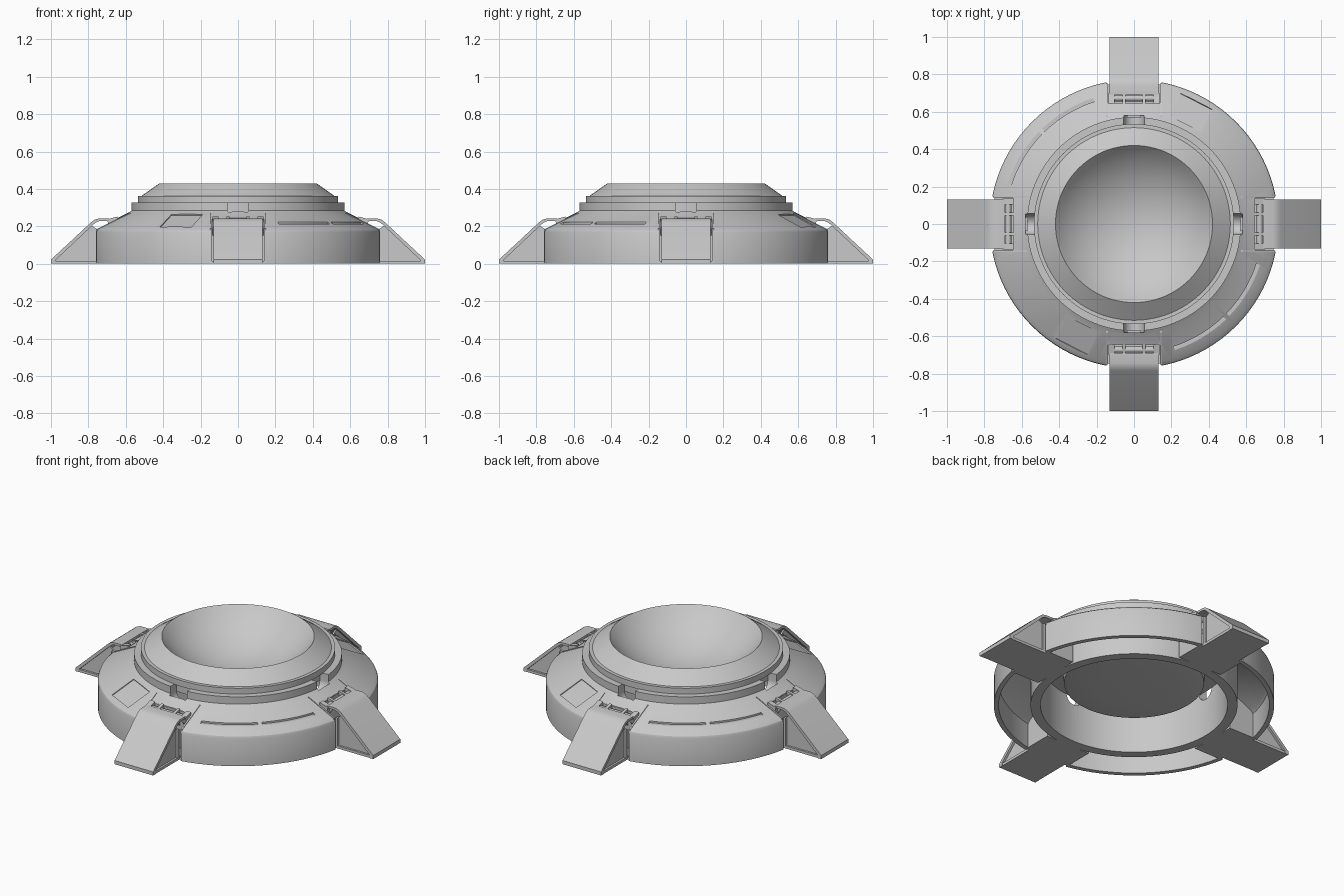
import bpy, bmesh, math
from mathutils import Matrix, Vector

if "Cube" in bpy.data.objects:
    bpy.data.objects.remove(bpy.data.objects["Cube"])

grey = bpy.data.materials.new("plain grey")
grey.diffuse_color = (0.58, 0.58, 0.58, 1)
grey.use_nodes = True
grey.node_tree.nodes["Principled BSDF"].inputs["Base Color"].default_value = grey.diffuse_color
QUARTERS = [math.radians(a) for a in (0, 90, 180, 270)]


def finish(name, bm):
    bmesh.ops.remove_doubles(bm, verts=bm.verts, dist=1e-5)
    bmesh.ops.recalc_face_normals(bm, faces=bm.faces)
    me = bpy.data.meshes.new(name)
    bm.to_mesh(me)
    bm.free()
    me.materials.append(grey)
    ob = bpy.data.objects.new(name, me)
    bpy.context.collection.objects.link(ob)
    return ob


def smooth(ob, angle=25):
    bpy.ops.object.select_all(action='DESELECT')
    ob.select_set(True)
    bpy.context.view_layer.objects.active = ob
    bpy.ops.object.shade_smooth_by_angle(angle=math.radians(angle))


def revolve(name, profile, steps=96, a0=0.0, sweep=2 * math.pi, closed=True):
    """Turn an (r, z) profile around z."""
    bm = bmesh.new()
    vs = [bm.verts.new((r * math.cos(a0), r * math.sin(a0), z)) for r, z in profile]
    es = [bm.edges.new(p) for p in zip(vs, vs[1:])]
    if closed:
        es.append(bm.edges.new((vs[-1], vs[0])))
    full = sweep > 6.28
    geom = vs + es if full else [bm.faces.new(vs)]
    bmesh.ops.spin(bm, geom=geom, axis=(0, 0, 1), cent=(0, 0, 0), steps=steps, angle=sweep)
    if not full and not any(f for f in bm.faces if all(v in vs for v in f.verts)):
        bm.faces.new(vs)
    return finish(name, bm)


def extrude(bm, pts, vec, mat):
    vs = [bm.verts.new(mat @ Vector(p)) for p in pts]
    f = bm.faces.new(vs)
    new = bmesh.ops.extrude_face_region(bm, geom=[f], use_keep_orig=True)["geom"]
    bmesh.ops.translate(bm, verts=[v for v in new if isinstance(v, bmesh.types.BMVert)],
                        vec=mat.to_3x3() @ Vector(vec))


def prisms(name, profile, spans):
    """Extrude an (r, z) profile sideways over each span, once per leg."""
    bm = bmesh.new()
    for a in QUARTERS:
        m = Matrix.Rotation(a, 4, 'Z')
        for y0, y1 in spans:
            extrude(bm, [(r, y0, z) for r, z in profile], (0, y1 - y0, 0), m)
    return finish(name, bm)


def box(r0, r1, z0, z1):
    return [(r0, z0), (r1, z0), (r1, z1), (r0, z1)]


def cut(ob, cutter, remove=True):
    m = ob.modifiers.new("cut", 'BOOLEAN')
    m.operation, m.solver, m.object = 'DIFFERENCE', 'EXACT', cutter
    bpy.context.view_layer.objects.active = ob
    bpy.ops.object.modifier_apply(modifier="cut")
    cutter.hide_render = True
    if remove:
        bpy.data.objects.remove(cutter)


# Outer shell: thick, open below
shell = revolve("outer_shell", [
    (0.772, 0), (0.772, 0.165), (0.767, 0.178), (0.752, 0.191), (0.59, 0.272), (0.572, 0.284),
    (0.55, 0.284), (0.55, 0.25), (0.575, 0.243), (0.73, 0.168), (0.745, 0.15), (0.745, 0)])

# Collar cylinder that carries the dish
collar = revolve("collar", [(0.57, 0), (0.572, 0.328), (0.515, 0.328), (0.515, 0)])

# Leg slots in the shell
cut(shell, prisms("slot_cutter", box(0.645, 0.9, -0.1, 0.5), [(-0.147, 0.147)]))

# U-shaped notches under the dish
bm = bmesh.new()
u = [(0.055 * math.cos(t), 0.285 + 0.055 * math.sin(t))
     for t in [math.pi + math.pi * i / 16 for i in range(17)]] + [(0.055, 0.35), (-0.055, 0.35)]
for a in QUARTERS:
    extrude(bm, [(0.49, y, z) for y, z in u], (0.09, 0, 0), Matrix.Rotation(a, 4, 'Z'))
notch = finish("notch_cutter", bm)
cut(collar, notch, remove=False)
cut(shell, notch)

# Long curved grooves in two opposite quarters
for start in (-72, -44, 108, 136):
    cut(shell, revolve("groove_cutter", box(0.688, 0.75, 0.213, 0.223), 20,
                       math.radians(start), math.radians(26)))

# Sloping square hatches in the other two quarters
slope = math.atan2(0.081, 0.162)
for a in (63, 243):
    bm = bmesh.new()
    m = (Matrix.Rotation(math.radians(a), 4, 'Z') @ Matrix.Translation((0.67, 0, 0.232))
         @ Matrix.Rotation(slope, 4, 'Y'))
    extrude(bm, [(-0.075, -0.094, -0.008), (0.075, -0.094, -0.008),
                 (0.075, 0.094, -0.008), (-0.075, 0.094, -0.008)], (0, 0, 0.06), m)
    cut(shell, finish("hatch_cutter", bm))
smooth(shell)
smooth(collar)

# Dish: concave bowl, sloping rim, step ring and underside
R, D = 0.541, 0.2
bowl = [(0.42 * i / 14, 0.43 - D + R - math.sqrt(R * R - (0.42 * i / 14) ** 2)) for i in range(15)]
dish = revolve("dish", bowl + [
    (0.515, 0.363), (0.535, 0.363), (0.535, 0.326), (0.512, 0.326), (0.512, 0.275), (0.4, 0.27),
    (0.385, 0.143), (0.36, 0.138), (0.22, 0.132), (0, 0.13)], closed=False)
smooth(dish)

# Slot linings: side walls and back wall
prisms("slot_side_walls", [(0.565, 0), (0.75, 0), (0.75, 0.188), (0.58, 0.272), (0.565, 0.272)],
       [(0.139, 0.149), (-0.149, -0.139)])
prisms("slot_back_walls", box(0.632, 0.647, 0, 0.24), [(-0.14, 0.14)])

# Legs: bent top plate
plate = prisms("leg_top_plates", [
    (1.0, 0), (1.0, 0.022), (0.785, 0.222), (0.767, 0.235), (0.745, 0.242), (0.69, 0.242),
    (0.69, 0.228), (0.742, 0.228), (0.76, 0.221), (0.775, 0.208), (0.975, 0.02), (0.975, 0)],
    [(-0.13, 0.13)])
smooth(plate)

# Leg sides: recessed wedge with a raised frame
prisms("leg_side_wedges", [(0.745, 0), (0.985, 0), (0.985, 0.018), (0.785, 0.205), (0.745, 0.18)],
       [(0.106, 0.116), (-0.116, -0.106)])
sides = [(0.114, 0.128), (-0.128, -0.114)]
prisms("leg_frame_bottoms", box(0.745, 0.99, 0, 0.016), sides)
prisms("leg_frame_posts", box(0.745, 0.76, 0, 0.185), sides)
prisms("leg_floors", box(0.74, 0.985, 0, 0.014), [(-0.12, 0.12)])
prisms("slot_floors", box(0.565, 0.745, 0, 0.014), [(-0.14, 0.14)])

# Hinges between legs and body
prisms("hinge_brackets", [(0.645, 0.15), (0.69, 0.2), (0.70, 0.236), (0.69, 0.24), (0.645, 0.252)],
       [(-0.137, -0.105), (-0.062, -0.045), (0.045, 0.062), (0.105, 0.137)])
pin = prisms("hinge_pins", [(0.672 + 0.016 * math.cos(i * math.pi / 8),
                             0.222 + 0.016 * math.sin(i * math.pi / 8)) for i in range(16)],
             [(-0.11, 0.11)])
smooth(pin)
